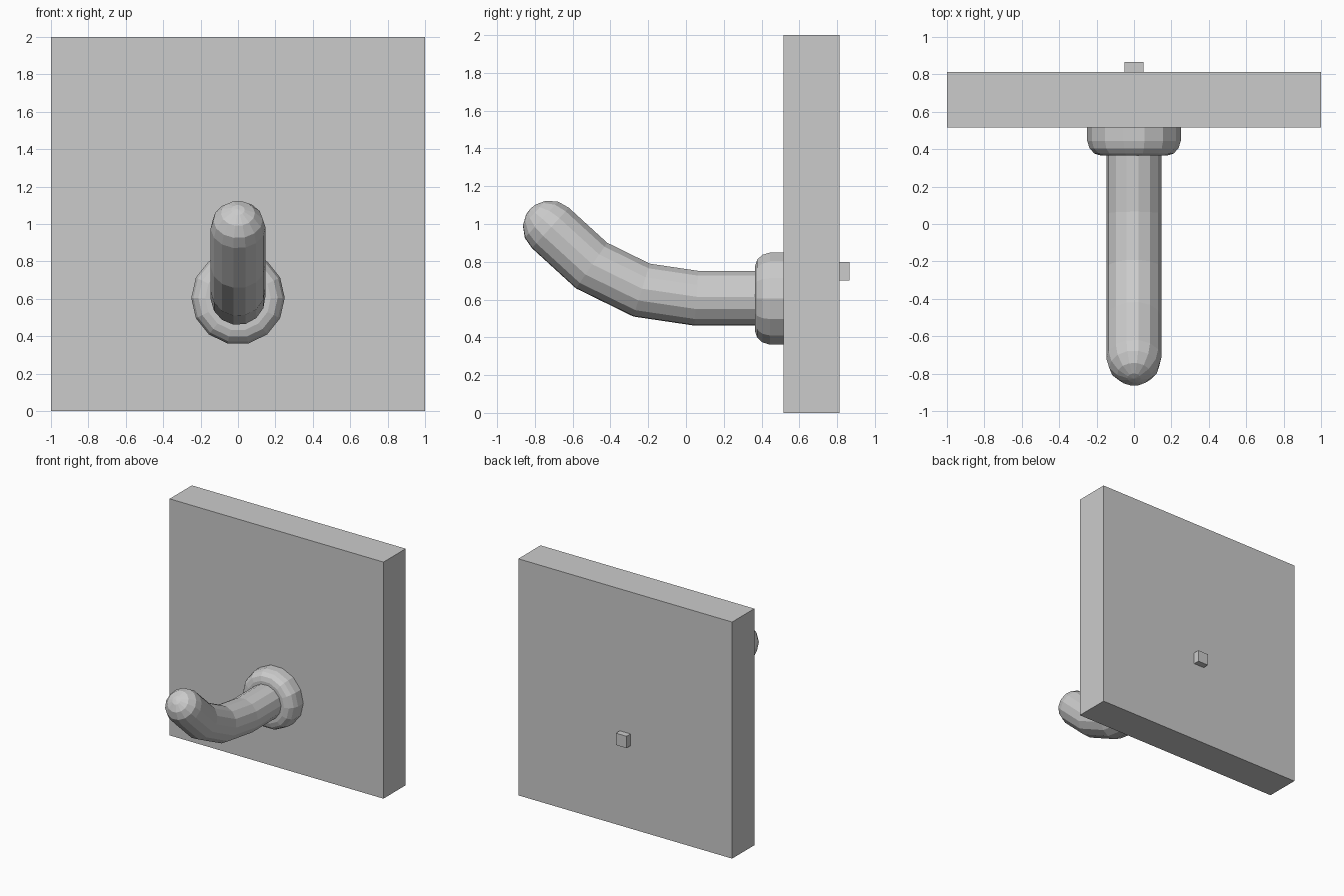
import bpy, bmesh
from math import sin, cos, pi, radians
from mathutils import Vector

if "Cube" in bpy.data.objects:
    bpy.data.objects.remove(bpy.data.objects["Cube"])

SIDES = 14


def make_object(name, bm):
    bmesh.ops.recalc_face_normals(bm, faces=bm.faces)
    mesh = bpy.data.meshes.new(name)
    bm.to_mesh(mesh)
    bm.free()
    obj = bpy.data.objects.new(name, mesh)
    bpy.context.collection.objects.link(obj)
    return obj


def box(name, lo, hi):
    bm = bmesh.new()
    bmesh.ops.create_cube(bm, size=1)
    for v in bm.verts:
        v.co = Vector([(a + b) / 2 + c * (b - a) for a, b, c in zip(lo, hi, v.co)])
    return make_object(name, bm)


def tube(name, rings, phase=0.0):
    """Skin rings of (y, z, tangent, x radius, in-plane radius); ends are capped."""
    bm = bmesh.new()
    loops = []
    for y, z, t, rx, ru in rings:
        up = Vector((0, -t.z, t.y)) * (-1 if t.y < 0 else 1)
        c = Vector((0, y, z))
        loops.append([bm.verts.new(c + Vector((rx * cos(a), 0, 0)) + up * ru * sin(a))
                      for a in (phase + 2 * pi * i / SIDES for i in range(SIDES))])
    for a, b in zip(loops, loops[1:]):
        for i in range(SIDES):
            j = (i + 1) % SIDES
            bm.faces.new((a[i], a[j], b[j], b[i]))
    bm.faces.new(loops[0])
    bm.faces.new(loops[-1])
    return make_object(name, bm)


# Wall plate and the small block on its back
box("wall_plate", (-1, 0.515, 0), (1, 0.812, 2))
box("back_block", (-0.05, 0.78, 0.7), (0.05, 0.865, 0.8))

# Round flange with a rounded front edge
forward = Vector((0, -1, 0))
profile = [(0.60, 0.25), (0.445, 0.25), (0.405, 0.238), (0.377, 0.212), (0.365, 0.175)]
tube("flange", [(y, 0.605, forward, r, r) for y, r in profile])

# Upturned peg swept along a bent path, with a domed tip
R = 0.147
path = [Vector((0, y, z)) for y, z in
        ((0.80, 0.607), (0.055, 0.607), (-0.235, 0.65), (-0.50, 0.78), (-0.718, 0.979))]
rings = []
for i, p in enumerate(path):
    d_in = (p - path[max(i - 1, 0)]).normalized() if i else forward
    d_out = (path[i + 1] - p).normalized() if i < len(path) - 1 else d_in
    t = (d_in + d_out).normalized()
    rings.append((p.y, p.z, t, R, R / t.dot(d_in)))
end = (path[-1] - path[-2]).normalized()
for deg in (26, 52, 76, 89):
    c = path[-1] + end * R * sin(radians(deg))
    r = R * cos(radians(deg))
    rings.append((c.y, c.z, end, r, r))
tube("peg", rings, phase=radians(3))
